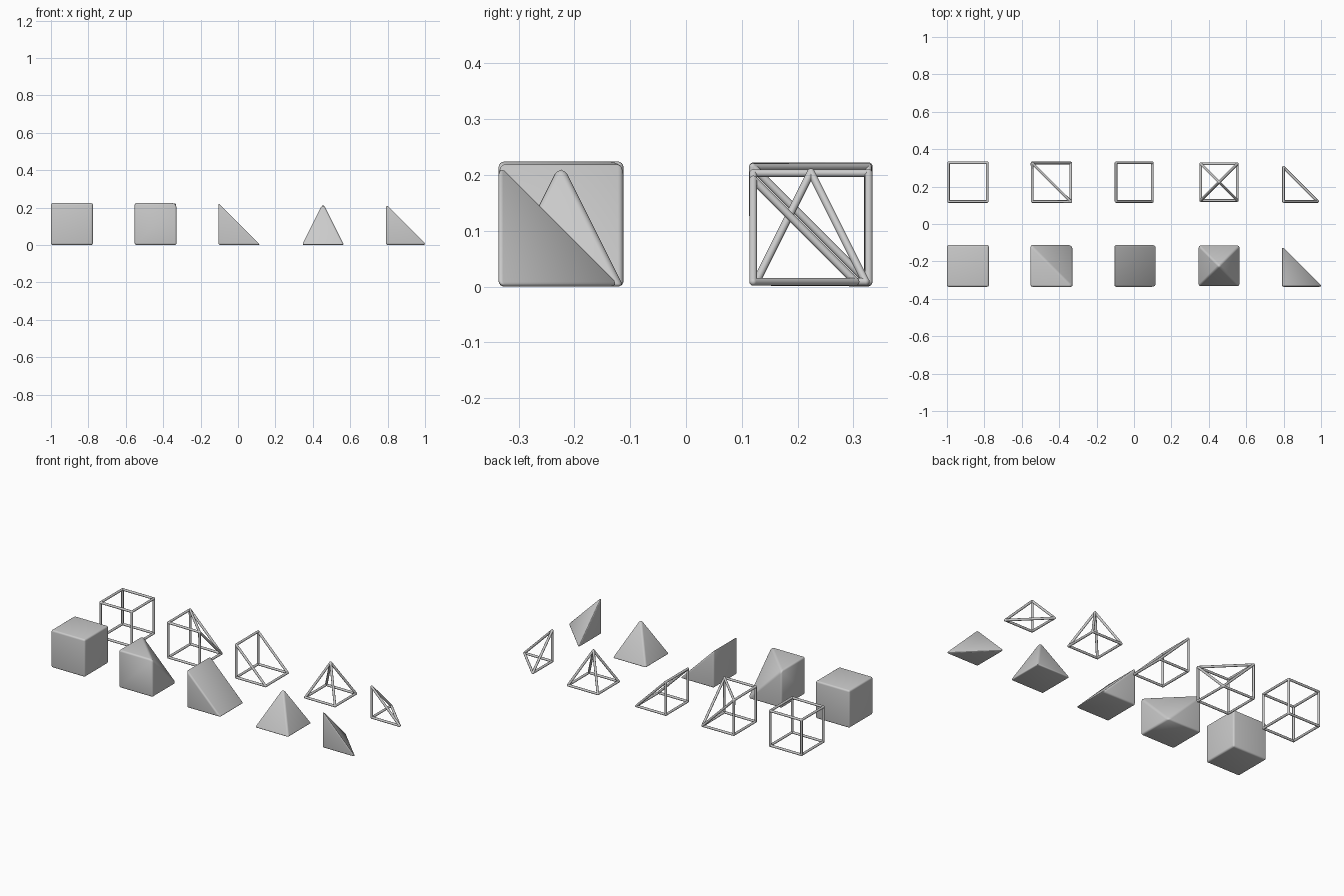
import bpy, bmesh
from mathutils import Vector, Matrix

if "Cube" in bpy.data.objects:
    bpy.data.objects.remove(bpy.data.objects["Cube"])

U = 0.1119        # half the edge of one block
PITCH = 4 * U     # spacing along the row
X0 = -1 + U       # centre of the first block
ROW = 2 * U       # distance of each row from y = 0
BEVEL = 0.01
INSET = 0.0086    # strut axis distance below the faces
R = 0.007         # strut radius

base = [(-1, -1, 0), (1, -1, 0), (1, 1, 0), (-1, 1, 0)]
SHAPES = {
    "cube": base + [(x, y, 2) for x, y, _ in base],
    "cut_corner": base + [(-1, -1, 2), (1, -1, 2), (-1, 1, 2)],
    "ramp": base + [(-1, -1, 2), (-1, 1, 2)],
    "pyramid": base + [(0, 0, 2)],
    "corner_tetra": [(-1, -1, 0), (1, -1, 0), (-1, 1, 0), (-1, -1, 2)],
}


def hull(points):
    """Convex block with flat polygon faces."""
    bm = bmesh.new()
    for p in points:
        bm.verts.new(Vector(p) * U)
    bmesh.ops.convex_hull(bm, input=bm.verts[:])
    bmesh.ops.dissolve_limit(bm, angle_limit=0.02, verts=bm.verts[:], edges=bm.edges[:])
    bmesh.ops.recalc_face_normals(bm, faces=bm.faces[:])
    bm.normal_update()
    bm.verts.index_update()
    return bm


def add_object(name, bm, location):
    for f in bm.faces:
        f.smooth = True
    mesh = bpy.data.meshes.new(name)
    bm.to_mesh(mesh)
    bm.free()
    ob = bpy.data.objects.new(name, mesh)
    ob.location = location
    bpy.context.collection.objects.link(ob)
    return ob


def inset_corner(v):
    """Point lying INSET below every face that meets at this corner."""
    p = v.co.copy()
    for _ in range(200):
        for f in v.link_faces:
            p -= f.normal * (INSET + f.normal.dot(p - v.co)) * 0.4
    return p


def wire(points):
    """Round struts along the block edges with ball joints."""
    src = hull(points)
    corners = [inset_corner(v) for v in src.verts]
    bm = bmesh.new()
    for c in corners:
        bmesh.ops.create_uvsphere(bm, u_segments=12, v_segments=8, radius=R,
                                  matrix=Matrix.Translation(c))
    for e in src.edges:
        a, b = (corners[v.index] for v in e.verts)
        d = b - a
        m = Matrix.Translation((a + b) / 2) @ d.to_track_quat('Z', 'Y').to_matrix().to_4x4()
        bmesh.ops.create_cone(bm, cap_ends=False, segments=12, radius1=R, radius2=R,
                              depth=d.length, matrix=m)
    src.free()
    return bm


for i, (name, points) in enumerate(SHAPES.items()):
    x = X0 + i * PITCH
    # solid block with rounded edges, front row
    solid = add_object(name + "_solid", hull(points), (x, -ROW, 0))
    mod = solid.modifiers.new("round_edges", 'BEVEL')
    mod.width = BEVEL
    mod.segments = 4
    mod.limit_method = 'NONE'
    # matching wire frame, back row
    add_object(name + "_frame", wire(points), (x, ROW, 0))
